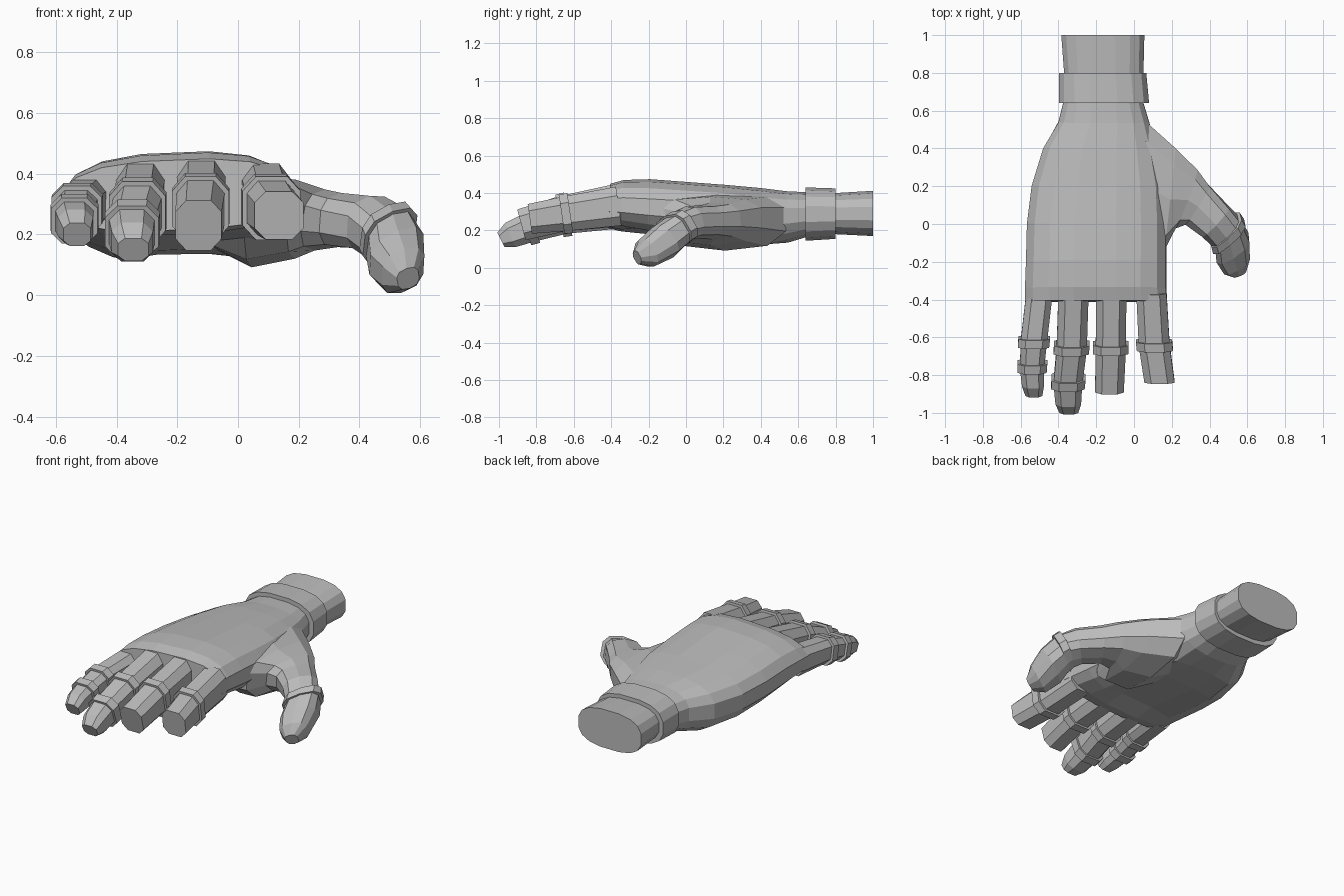
import bpy, bmesh, math
from mathutils import Vector

grey = bpy.data.materials.new("plain grey")
grey.diffuse_color = (0.5, 0.5, 0.5, 1)


def loft(name, sections, sides, power=0.75):
    """Skin rounded sections given as (left point, right point, height up, height down)."""
    mids = [(Vector(s[0]) + Vector(s[1])) / 2 for s in sections]
    angles = [(i + 0.5) * math.tau / sides for i in range(sides)]
    shape = lambda v: math.copysign(abs(v) ** power, v)
    cmax = max(shape(math.cos(a)) for a in angles)
    smax = max(shape(math.sin(a)) for a in angles)
    bm = bmesh.new()
    rings = []
    for i, (p, q, up, down) in enumerate(sections):
        half = (Vector(q) - Vector(p)) / 2
        along = mids[min(i + 1, len(mids) - 1)] - mids[max(i - 1, 0)]
        normal = along.cross(half).normalized()
        ring = []
        for a in angles:
            c, s = shape(math.cos(a)) / cmax, shape(math.sin(a)) / smax
            ring.append(bm.verts.new(mids[i] + half * c + normal * s * (up if s > 0 else down)))
        rings.append(ring)
    for r0, r1 in zip(rings, rings[1:]):
        for k in range(sides):
            n = (k + 1) % sides
            bm.faces.new((r0[k], r0[n], r1[n], r1[k]))
    bm.faces.new(rings[0])
    bm.faces.new(rings[-1])
    bmesh.ops.recalc_face_normals(bm, faces=bm.faces)
    me = bpy.data.meshes.new(name)
    bm.to_mesh(me)
    bm.free()
    me.materials.append(grey)
    ob = bpy.data.objects.new(name, me)
    bpy.context.collection.objects.link(ob)
    return ob


def flat_section(y, xl, xr, zl, zr, top, bottom):
    zc = (zl + zr) / 2
    return ((xl, y, zl), (xr, y, zr), top - zc, zc - bottom)


# Palm and wrist: y, left x, right x, left z, right z, top, bottom
palm_profile = [
    (1.0, -.385, .055, .29, .29, .412, .17),
    (.80, -.37, .05, .29, .29, .40, .18),
    (.64, -.375, .05, .285, .285, .405, .165),
    (.54, -.40, .08, .28, .28, .41, .135),
    (.40, -.48, .12, .27, .28, .425, .10),
    (.20, -.54, .16, .27, .30, .44, .115),
    (0.0, -.565, .17, .28, .31, .455, .145),
    (-.20, -.57, .17, .29, .32, .47, .175),
    (-.34, -.575, .17, .295, .33, .465, .20),
    (-.41, -.575, .175, .30, .33, .445, .215),
]
palm = loft("palm_and_wrist", [flat_section(*p) for p in palm_profile], 16)
# Hollow of the palm
for v in palm.data.vertices:
    if v.co.z < .25 and abs(v.co.x + .2) < .16 and -.3 < v.co.y < .45:
        v.co.z += .035

# Wrist cuff
loft("wrist_cuff", [flat_section(.80, -.398, .065, .288, .288, .425, .155),
                    flat_section(.64, -.398, .08, .288, .288, .43, .145)], 16)

# Fingers: stations of x, y, z, half width, half height; then y of each joint band
fingers = {
    "little_finger": ([(-.50, -.36, .300, .070, .085), (-.53, -.62, .285, .070, .070),
                       (-.54, -.76, .250, .064, .064), (-.535, -.85, .225, .058, .060),
                       (-.53, -.90, .200, .045, .042)], (-.625, -.755)),
    "ring_finger": ([(-.32, -.36, .325, .080, .115), (-.33, -.66, .275, .080, .095),
                     (-.35, -.84, .215, .076, .080), (-.348, -.94, .175, .068, .070),
                     (-.345, -.99, .150, .050, .042)], (-.655, -.835)),
    "middle_finger": ([(-.12, -.36, .335, .080, .115), (-.123, -.66, .290, .080, .095),
                       (-.13, -.88, .230, .076, .085)], (-.655,)),
    "index_finger": ([(.092, -.36, .330, .080, .105), (.107, -.64, .290, .082, .093),
                      (.135, -.835, .262, .080, .080)], (-.642,)),
}


def station(x, y, z, w, h):
    return ((x - w, y, z), (x + w, y, z), h, h)


def sample(path, y, grow):
    for a, b in zip(path, path[1:]):
        if a[1] >= y >= b[1]:
            t = (y - a[1]) / (b[1] - a[1])
            m = [u + (v - u) * t for u, v in zip(a, b)]
            return station(m[0], m[1], m[2], m[3] + grow, m[4] + grow)


for name, (path, bands) in fingers.items():
    loft(name, [station(*s) for s in path], 8, 0.7)
    for n, y in enumerate(bands):
        loft(f"{name}_band_{n + 1}", [sample(path, y + .023, .014), sample(path, y - .023, .014)], 8, 0.7)

# Thumb with its fleshy base: inner edge, outer edge, height up, height down
thumb = [
    ((-.10, .0, .28), (-.02, .45, .28), .10, .13),
    ((.02, -.12, .27), (.07, .535, .27), .13, .178),
    ((.16, -.14, .28), (.22, .40, .28), .10, .16),
    ((.215, -.02, .26), (.33, .29, .27), .085, .12),
    ((.27, .0, .245), (.40, .20, .26), .085, .095),
    ((.36, -.06, .225), (.50, .09, .255), .09, .09),
    ((.425, -.115, .175), (.565, .015, .235), .085, .095),
    ((.435, -.18, .10), (.608, -.07, .17), .098, .098),
    ((.475, -.25, .065), (.612, -.17, .10), .080, .085),
    ((.525, -.275, .045), (.595, -.25, .07), .035, .04),
]
loft("thumb", thumb, 10)
# Thumb joint band
loft("thumb_band", [((.405, -.105, .19), (.565, .04, .25), .092, .10),
                    ((.415, -.14, .165), (.587, .005, .23), .092, .10)], 10)
